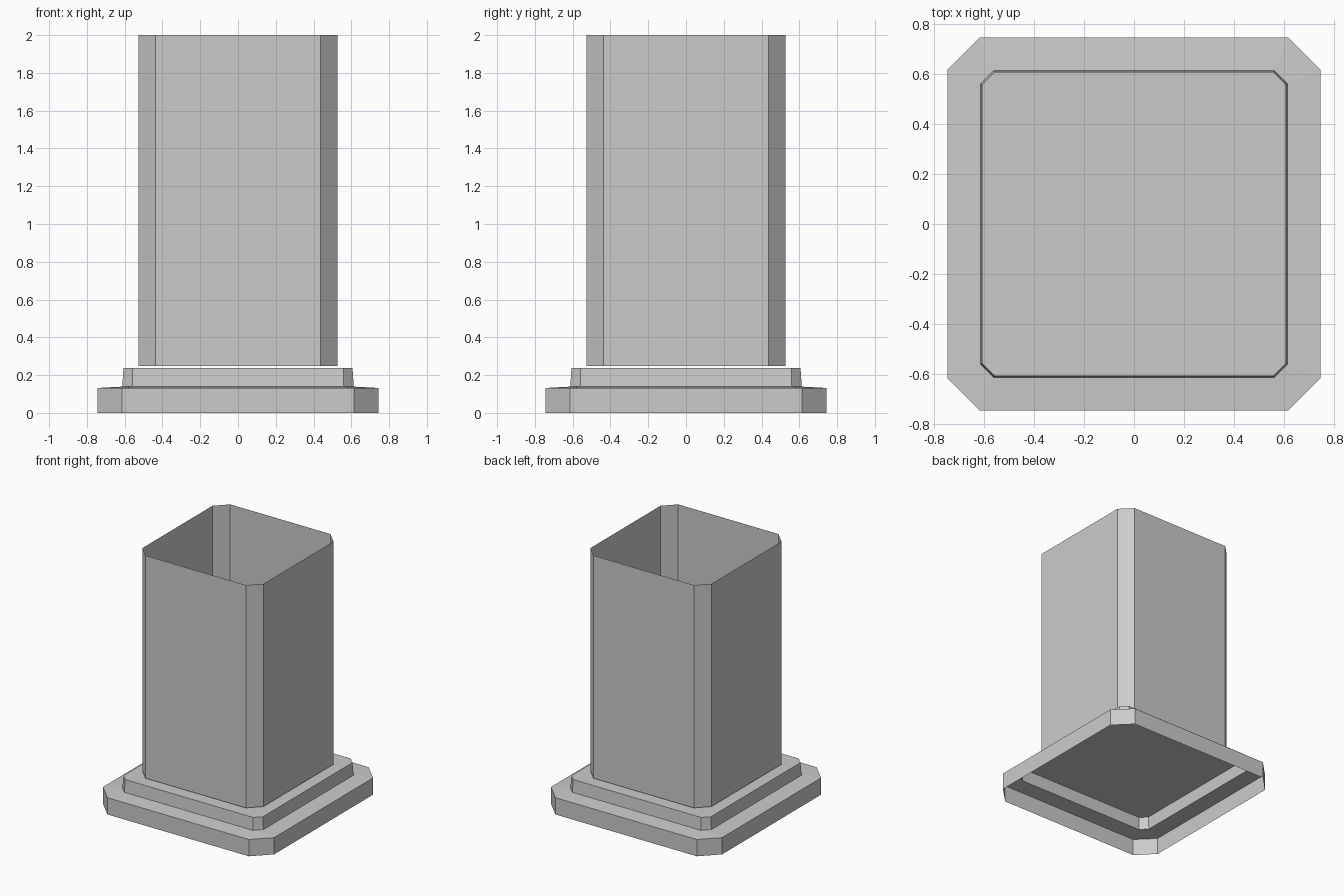
import bpy, bmesh

if "Cube" in bpy.data.objects:
    bpy.data.objects.remove(bpy.data.objects["Cube"])


def ring(bm, half, flat, z):
    """Square outline with cut corners: half width, and half length of the straight sides."""
    pts = [(half, -flat), (half, flat), (flat, half), (-flat, half),
           (-half, flat), (-half, -flat), (-flat, -half), (flat, -half)]
    return [bm.verts.new((x, y, z)) for x, y in pts]


def shell(name, profile, cap=False):
    """Stack cut-corner outlines into an open shell, optionally closed on top."""
    bm = bmesh.new()
    rings = [ring(bm, *p) for p in profile]
    for a, b in zip(rings, rings[1:]):
        for i in range(8):
            j = (i + 1) % 8
            bm.faces.new((a[i], a[j], b[j], b[i]))
    if cap:
        bm.faces.new(rings[-1])
    mesh = bpy.data.meshes.new(name)
    bm.to_mesh(mesh)
    bm.free()
    obj = bpy.data.objects.new(name, mesh)
    bpy.context.collection.objects.link(obj)
    return obj


# Stepped base, hollow underneath
shell("stepped_base", [(0.744, 0.615, 0.0),
                       (0.744, 0.615, 0.132),
                       (0.613, 0.56, 0.139),
                       (0.606, 0.557, 0.237)], cap=True)

# Thin-walled shaft, open at both ends, just above the base
shell("column_shaft", [(0.526, 0.436, 0.249),
                       (0.526, 0.436, 2.0)])
